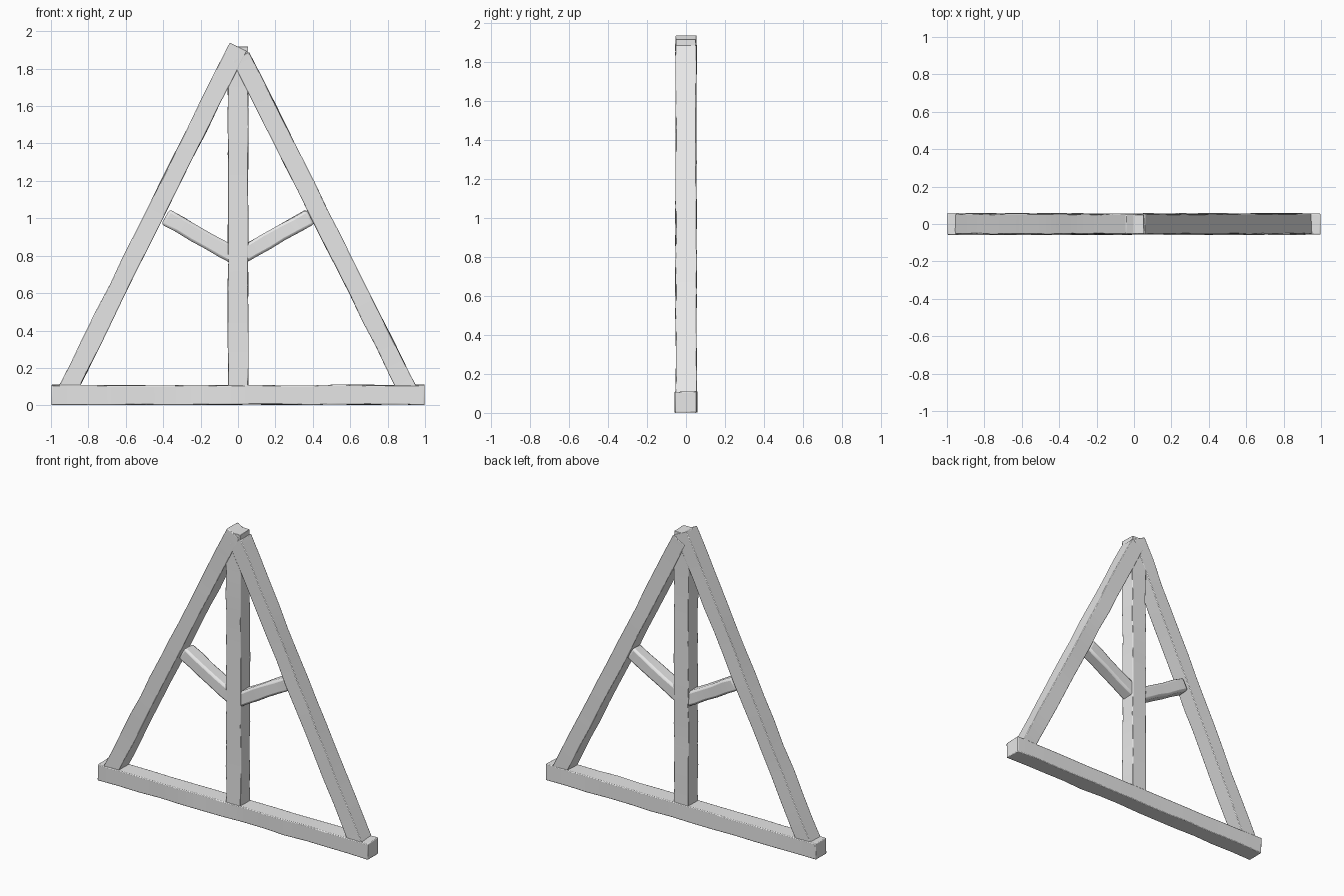
import bpy
import bmesh
import random
from mathutils import Vector, Matrix

random.seed(4)
cube = bpy.data.objects.get("Cube")
if cube:
    bpy.data.objects.remove(cube, do_unlink=True)

# One plain grey for all the timber
grey = bpy.data.materials.new("timber grey")
grey.use_nodes = True
colour = (0.8, 0.8, 0.8, 1)
grey.diffuse_color = colour
grey.node_tree.nodes["Principled BSDF"].inputs["Base Color"].default_value = colour


def beam(name, start, end, width, depth, cuts=9, rounding=0.005, wobble=0.003):
    """Slightly hand-hewn square timber between two (x, z) points."""
    a = Vector((start[0], 0, start[1]))
    b = Vector((end[0], 0, end[1]))
    along = (b - a).normalized()
    across = Vector((0, 1, 0))
    side = along.cross(across)
    bm = bmesh.new()
    bmesh.ops.create_cube(bm, size=1)
    bmesh.ops.scale(bm, vec=((b - a).length, depth, width), verts=bm.verts)
    long_edges = [e for e in bm.edges
                  if abs(e.verts[0].co.x - e.verts[1].co.x) > 0.1]
    bmesh.ops.subdivide_edges(bm, edges=long_edges, cuts=cuts, use_grid_fill=True)
    # Uneven, hand-cut corners
    for v in bm.verts:
        v.co.y += random.uniform(-wobble, wobble)
        v.co.z += random.uniform(-wobble, wobble)
    turn = Matrix((along, across, side)).transposed().to_4x4()
    bm.transform(Matrix.Translation((a + b) / 2) @ turn)
    bmesh.ops.recalc_face_normals(bm, faces=bm.faces)
    mesh = bpy.data.meshes.new(name)
    bm.to_mesh(mesh)
    bm.free()
    mesh.materials.append(grey)
    obj = bpy.data.objects.new(name, mesh)
    bpy.context.collection.objects.link(obj)
    # Worn edges
    bevel = obj.modifiers.new("worn edges", "BEVEL")
    bevel.width = rounding
    bevel.segments = 2
    bevel.limit_method = "ANGLE"
    bpy.ops.object.select_all(action="DESELECT")
    obj.select_set(True)
    bpy.context.view_layer.objects.active = obj
    bpy.ops.object.shade_smooth_by_angle()
    return obj


# Bottom tie beam and central post
beam("tie_beam", (-0.998, 0.056), (0.998, 0.056), 0.106, 0.114, cuts=12)
beam("king_post", (0, 0.06), (0, 1.918), 0.108, 0.102, cuts=12, rounding=0.003)

# Sloping rafters; the right one laps over the top of the post
beam("right_rafter", (-0.927, 0.05), (0, 1.917), 0.1, 0.107, cuts=12, rounding=0.004)
beam("left_rafter", (0.923, 0.05), (0.015, 1.866), 0.1, 0.107, cuts=12, rounding=0.004)

# Short angled struts from the post to the rafters
for name, s in (("right_strut", -1), ("left_strut", 1)):
    beam(name, (0, 0.79), (s * 0.388, 1.008), 0.088, 0.092, cuts=4, rounding=0.014)
